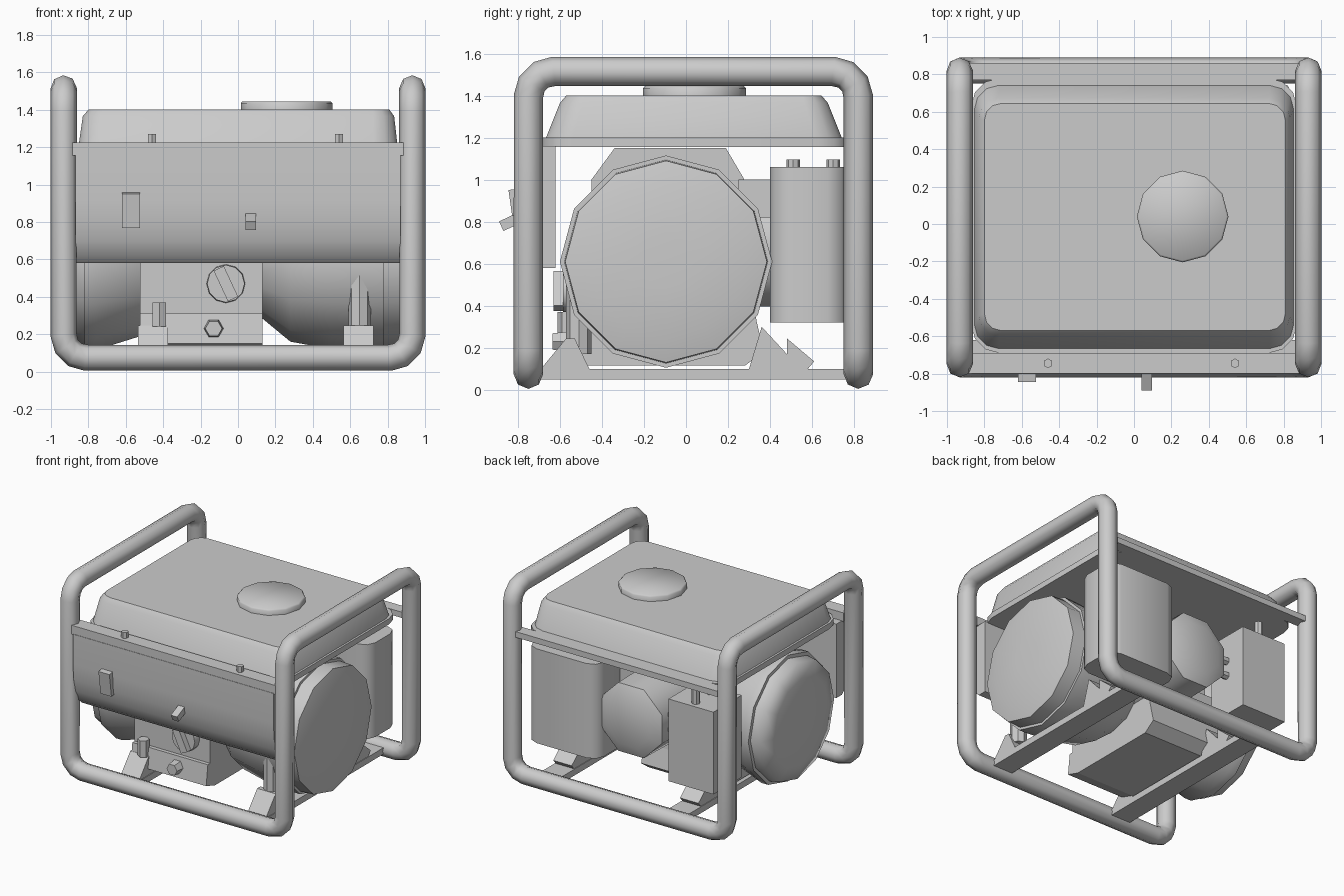
import bpy, bmesh
from math import sin, cos, pi, radians
from mathutils import Vector, Matrix

if "Cube" in bpy.data.objects:
    bpy.data.objects.remove(bpy.data.objects["Cube"])


def finish(name, bm, smooth=0):
    bmesh.ops.recalc_face_normals(bm, faces=bm.faces)
    me = bpy.data.meshes.new(name)
    bm.to_mesh(me)
    bm.free()
    ob = bpy.data.objects.new(name, me)
    bpy.context.collection.objects.link(ob)
    if smooth:
        bpy.ops.object.select_all(action='DESELECT')
        bpy.context.view_layer.objects.active = ob
        ob.select_set(True)
        bpy.ops.object.shade_smooth_by_angle(angle=radians(smooth))
    return ob


def box(name, x, y, z, tilt=(0, 'X')):
    bm = bmesh.new()
    c = Vector((sum(x) / 2, sum(y) / 2, sum(z) / 2))
    size = (x[1] - x[0], y[1] - y[0], z[1] - z[0], 1)
    bmesh.ops.create_cube(bm, size=1, matrix=Matrix.Translation(c)
                          @ Matrix.Rotation(radians(tilt[0]), 4, tilt[1]) @ Matrix.Diagonal(size))
    return finish(name, bm)


def loft(name, rings, smooth=0):
    """Skin a stack of equally long point rings and cap both ends."""
    bm = bmesh.new()
    vs = [[bm.verts.new(p) for p in r] for r in rings]
    n = len(rings[0])
    for a, b in zip(vs, vs[1:]):
        for i in range(n):
            bm.faces.new((a[i], a[(i + 1) % n], b[(i + 1) % n], b[i]))
    bm.faces.new(vs[0])
    bm.faces.new(vs[-1])
    return finish(name, bm, smooth)


def lathe(name, axis, centre, profile, n=12, smooth=40, turn=0.0):
    """Revolve (position along axis, radius) pairs round an axis."""
    rings = []
    for t, r in profile:
        ring = []
        for i in range(n):
            a = turn + 2 * pi * i / n
            u, v = r * sin(a), r * cos(a)
            p = {'X': (t, u, v), 'Y': (u, t, v), 'Z': (u, v, t)}[axis]
            ring.append(Vector(centre) + Vector(p))
        rings.append(ring)
    return loft(name, rings, smooth)


def extrude_x(name, profile, x0, x1, smooth=0):
    return loft(name, [[(x, y, z) for y, z in profile] for x in (x0, x1)], smooth)


def rounded_rect(x0, x1, y0, y1, z, r, k=3):
    pts = []
    for q, (cx, cy) in enumerate(((x1 - r, y1 - r), (x0 + r, y1 - r), (x0 + r, y0 + r), (x1 - r, y0 + r))):
        for i in range(k + 1):
            a = pi / 2 * (q + i / k)
            pts.append((cx + r * cos(a), cy + r * sin(a), z))
    return pts


# Tube frame: one continuous closed loop with rounded corners
X, F, B, lo, hi, R = 0.932, -0.75, 0.82, 0.074, 1.515, 0.12
corners = [Vector(p) for p in ((-X, F, lo), (X, F, lo), (X, F, hi), (X, B, hi),
                               (X, B, lo), (-X, B, lo), (-X, B, hi), (-X, F, hi))]
path = []
for i, p in enumerate(corners):
    u = (corners[i - 1] - p).normalized()
    v = (corners[(i + 1) % 8] - p).normalized()
    for k in range(4):
        a = pi / 2 * k / 3
        path.append(p + R * (u + v) - R * (v * cos(a) + u * sin(a)))
bm = bmesh.new()
rings = []
up = Vector((0, 0, 1))
for i, p in enumerate(path):
    a = (p - path[i - 1]).normalized()
    b = (path[(i + 1) % len(path)] - p).normalized()
    t = (a + b).normalized()
    up = (up - t * up.dot(t)).normalized()
    side = t.cross(up)
    rings.append([bm.verts.new(p + 0.07 * (up * cos(pi * k / 4) + side * sin(pi * k / 4))) for k in range(8)])
for i, r in enumerate(rings):
    j = (i + 1) % len(rings)
    s = rings[j]
    # closing ring is matched by its nearest corner
    off = min(range(8), key=lambda o: (s[o].co - path[j] - r[0].co + path[i]).length)
    for k in range(8):
        bm.faces.new((r[k], r[(k + 1) % 8], s[(k + 1 + off) % 8], s[(k + off) % 8]))
finish("tube_frame", bm, 50)

# Floor rails with wedge mounts
for tag, x in (("left", -0.455), ("right", 0.645)):
    box(f"{tag}_floor_rail", (x - 0.085, x + 0.085), (-0.74, 0.81), (0.05, 0.1))
    extrude_x(f"{tag}_front_mount", [(-0.69, 0.1), (-0.57, 0.245), (-0.53, 0.245), (-0.46, 0.1)], x - 0.08, x + 0.08)
    extrude_x(f"{tag}_rear_mount", [(0.3, 0.1), (0.36, 0.3), (0.48, 0.17), (0.48, 0.245), (0.61, 0.135), (0.58, 0.1)],
              x - 0.08, x + 0.08)

# Rails beside the tank
box("front_tank_rail", (-0.885, 0.885), (-0.80, -0.69), (1.155, 1.225))
box("rear_tank_rail", (-0.885, 0.885), (0.77, 0.86), (1.155, 1.2))
for x in (-0.46, 0.54):
    lathe("rail_bolt", 'Z', (x, -0.745, 0), [(1.21, 0.026), (1.27, 0.026)], 6)

# Fuel tank with flange and cap
loft("tank_flange", [rounded_rect(-0.87, 0.87, -0.69, 0.78, z, 0.15) for z in (1.155, 1.2)], 40)
loft("fuel_tank", [rounded_rect(-0.855, 0.855, -0.67, 0.745, 1.19, 0.13),
                   rounded_rect(-0.83, 0.835, -0.60, 0.675, 1.365, 0.11),
                   rounded_rect(-0.80, 0.81, -0.57, 0.645, 1.4, 0.09)], 35)
lathe("fuel_cap", 'Z', (0.26, 0.04, 0), [(1.39, 0.245), (1.435, 0.245), (1.445, 0.235)], 12, 60)

# Control panel with switch and lever
extrude_x("control_panel", [(-0.62, 0.58), (-0.69, 0.58), (-0.735, 0.62), (-0.77, 0.7), (-0.795, 0.8),
                            (-0.803, 0.92), (-0.803, 1.16), (-0.62, 1.16)], -0.87, 0.87, 40)
box("power_switch", (-0.62, -0.525), (-0.832, -0.78), (0.77, 0.955), tilt=(8, 'X'))
box("choke_lever", (0.04, 0.095), (-0.885, -0.76), (0.78, 0.83), tilt=(25, 'X'))

# Flywheel cover on the right, alternator on the left
hub = (0, -0.095, 0.61)
lathe("flywheel_housing", 'X', hub, [(0.05, 0.26), (0.28, 0.45), (0.5, 0.49), (0.72, 0.505), (0.78, 0.505)], 12)
lathe("starter_cover", 'X', hub, [(0.76, 0.485), (0.89, 0.48), (0.915, 0.37), (0.925, 0.12)], 12, 70)
lathe("alternator", 'X', hub, [(-0.4, 0.34), (-0.52, 0.42), (-0.76, 0.495), (-0.82, 0.495)], 12)
lathe("alternator_cover", 'X', hub, [(-0.8, 0.47), (-0.9, 0.455), (-0.935, 0.34), (-0.945, 0.12)], 12, 70)

# Engine block, crankcase and cylinder head
extrude_x("engine_block", [(-0.45, 0.3), (-0.45, 1.0), (-0.34, 1.15), (0.19, 1.15), (0.29, 0.98), (0.29, 0.3)],
          -0.42, 0.125)
extrude_x("crankcase", [(-0.47, 0.115), (-0.58, 0.15), (-0.56, 0.31), (-0.53, 0.31), (-0.53, 0.62), (0.3, 0.62),
                        (0.335, 0.33), (0.37, 0.18), (0.28, 0.115)], -0.525, 0.13)
lathe("cylinder_head", 'Y', (0.0, 0, 0.67), [(0.15, 0.3), (0.68, 0.29), (0.72, 0.2)], 8, 60, pi / 8)
for z in (0.64, 0.76):
    lathe("head_pipe", 'X', (0, 0.58, z), [(-0.45, 0.03), (-0.2, 0.03)], 6)
box("air_duct", (0.0, 0.35), (0.25, 0.45), (0.82, 1.0))

# Front details on the crankcase
lathe("fuel_knob", 'Y', (-0.065, 0, 0.47), [(-0.585, 0.1), (-0.5, 0.105)], 12)
box("knob_grip", (-0.095, -0.035), (-0.63, -0.57), (0.38, 0.56), tilt=(-25, 'Y'))
lathe("drain_bolt", 'Y', (-0.13, 0, 0.23), [(-0.635, 0.045), (-0.55, 0.055)], 6, 20, pi / 6)
lathe("oil_plug", 'Z', (-0.42, -0.57, 0), [(0.24, 0.042), (0.37, 0.042)], 6, 20)
lathe("mount_post", 'Z', (0.65, -0.51, 0), [(0.17, 0.06), (0.6, 0.06)], 8)

# Muffler and air cleaner boxes at the back
loft("muffler", [rounded_rect(0.24, 0.85, 0.4, 0.765, z, 0.09, 2) for z in (0.32, 1.06)], 50)
box("air_cleaner", (-0.77, -0.38), (0.41, 0.76), (0.325, 0.97))
for y in (0.51, 0.70):
    lathe("air_cleaner_bolt", 'Z', (-0.575, y, 0), [(0.96, 0.032), (1.095, 0.032)], 8)
